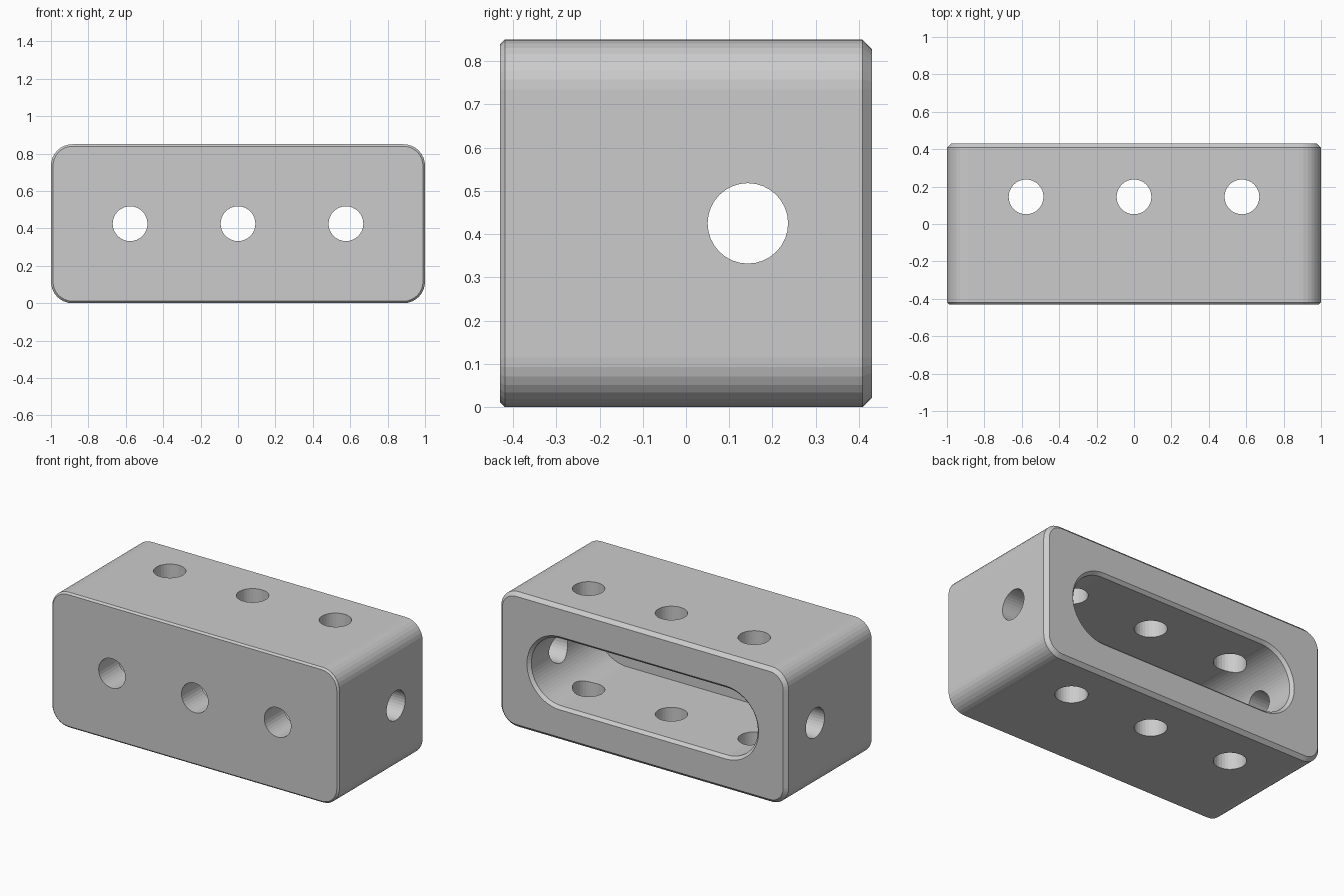
import bpy, bmesh
from math import pi, sin, cos

if "Cube" in bpy.data.objects:
    bpy.data.objects.remove(bpy.data.objects["Cube"])

ZC = 0.425           # mid height
HX, HZ = 1.0, 0.425  # half width, half height
PITCH = 0.577        # hole spacing
HOLE_R = 0.093


def rounded_rect(hx, hz, r, seg):
    """Rounded rectangle outline in x/z, centred on the block's mid height."""
    pts = []
    for i, (sx, sz) in enumerate([(1, 1), (-1, 1), (-1, -1), (1, -1)]):
        for k in range(seg + 1):
            a = (i + k / seg) * pi / 2
            pts.append((sx * (hx - r) + r * cos(a), ZC + sz * (hz - r) + r * sin(a)))
    return pts


def loft(name, levels):
    """Skin matching outlines placed at successive y positions, with end caps."""
    bm = bmesh.new()
    rings = [[bm.verts.new((x, y, z)) for x, z in pts] for y, pts in levels]
    n = len(rings[0])
    for a, b in zip(rings, rings[1:]):
        for i in range(n):
            j = (i + 1) % n
            bm.faces.new((a[i], a[j], b[j], b[i]))
    bm.faces.new(rings[0])
    bm.faces.new(rings[-1])
    bmesh.ops.remove_doubles(bm, verts=bm.verts, dist=1e-5)
    bmesh.ops.recalc_face_normals(bm, faces=bm.faces)
    me = bpy.data.meshes.new(name)
    bm.to_mesh(me)
    bm.free()
    ob = bpy.data.objects.new(name, me)
    bpy.context.collection.objects.link(ob)
    return ob


def drill(name, loc, rot, depth):
    bpy.ops.mesh.primitive_cylinder_add(vertices=32, radius=HOLE_R, depth=depth,
                                        location=loc, rotation=rot)
    bpy.context.object.name = name
    return bpy.context.object


# Block: small chamfer at the front, larger one at the back
def section(inset):
    return rounded_rect(HX - inset, HZ - inset, 0.115 - inset, 8)


block = loft("block", [(-0.43, section(0.011)), (-0.419, section(0)),
                       (0.408, section(0)), (0.43, section(0.022))])


# Slot pocket opening to the back, with a chamfered mouth
def slot(r):
    return rounded_rect(PITCH + r, r, r, 16)


cutters = [loft("slot_cutter", [(-0.235, slot(0.212)), (0.412, slot(0.212)),
                                (0.45, slot(0.25))])]

# Front holes into the pocket, vertical holes through top and bottom
for i in (-1, 0, 1):
    cutters.append(drill("front_hole_cutter", (i * PITCH, -0.35, ZC), (pi / 2, 0, 0), 0.5))
    cutters.append(drill("vertical_hole_cutter", (i * PITCH, 0.145, ZC), (0, 0, 0), 1.2))

# Side hole through both ends
cutters.append(drill("side_hole_cutter", (0, 0.143, ZC), (0, pi / 2, 0), 2.4))

# Cut, then bake the result and drop the cutters
bpy.context.view_layer.objects.active = block
for c in cutters:
    c.hide_render = True
    mod = block.modifiers.new(c.name, 'BOOLEAN')
    mod.operation = 'DIFFERENCE'
    mod.solver = 'EXACT'
    mod.object = c
    bpy.ops.object.modifier_apply(modifier=mod.name)
for c in cutters:
    bpy.data.objects.remove(c, do_unlink=True)
